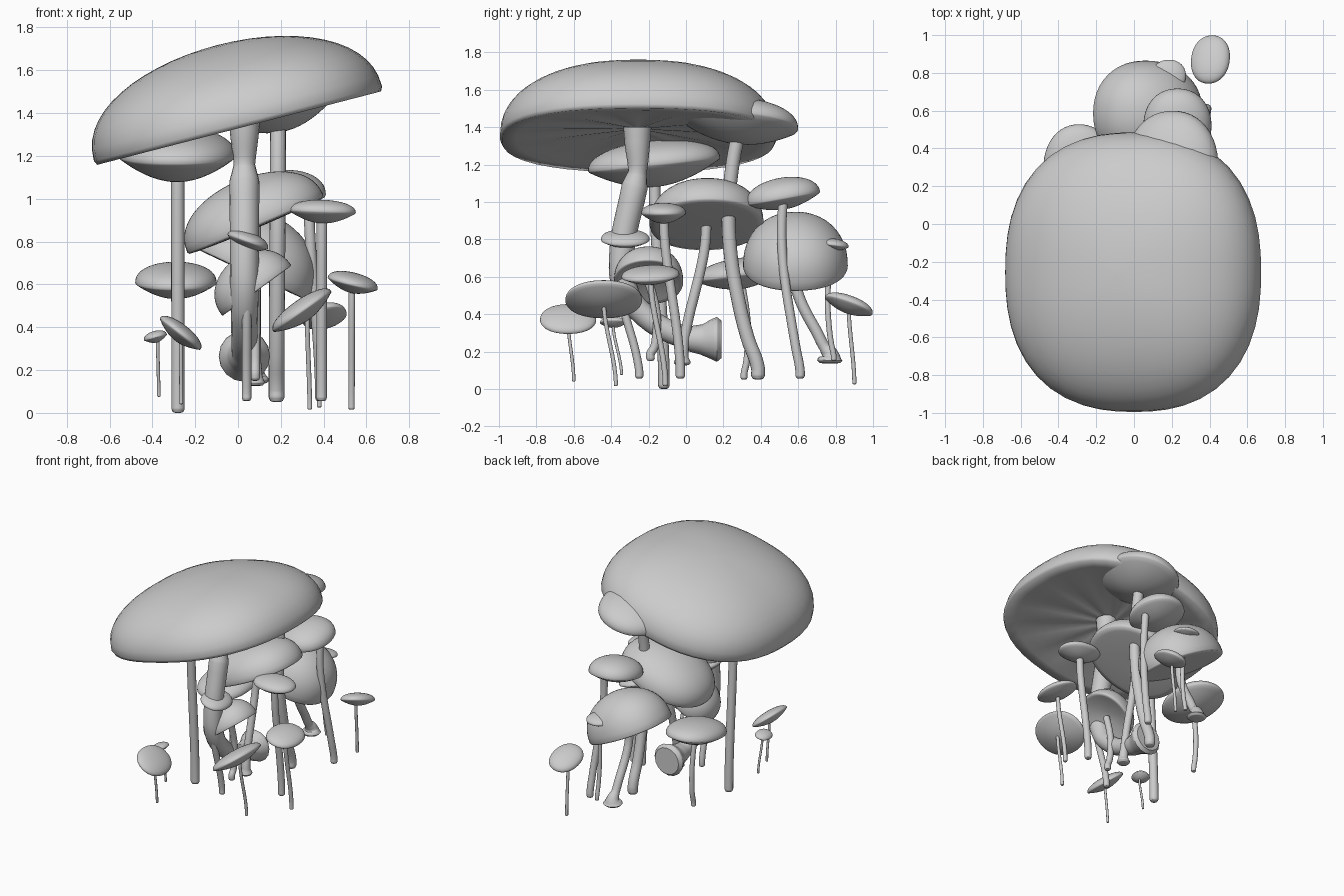
import bpy, bmesh
from math import sin, cos, pi, radians
from mathutils import Matrix, Vector

if "Cube" in bpy.data.objects:
    bpy.data.objects.remove(bpy.data.objects["Cube"])


def cap(name, c, rx, ry, up, down, tx=0, ty=0, folds=0.0, square=2.15):
    """Domed lens: upper dome, soft rim, underside bulging (down>0) or hollow (down<0)."""
    n, m = 48, 14
    prof = []
    for i in range(m + 1):                         # dome, apex to rim
        a = i / m * pi / 2
        prof.append((max(sin(a), .001), up * max(cos(a), 0) ** .9, 0))
    prof.append((.985, -.03 * rx, 0))              # rolled rim
    for i in range(1, 11):                         # underside, rim to centre
        r = max(1 - i / 10, .001)
        lip = .035 * rx * r
        prof.append((r * .98, -down * (1 - r ** 1.8) - lip, r * (1 - r) * 4))
    bm = bmesh.new()
    rings = []
    for r, z, w in prof:
        ring = []
        for k in range(n):
            a = 2 * pi * k / n
            e = (abs(cos(a)) ** square + abs(sin(a)) ** square) ** (-1 / square)
            ring.append(bm.verts.new((rx * r * e * cos(a), ry * r * e * sin(a),
                                      z + folds * w * sin(12 * a))))
        rings.append(ring)
    for q, s in zip(rings, rings[1:]):
        for k in range(n):
            j = (k + 1) % n
            bm.faces.new((q[k], s[k], s[j], q[j]))
    bm.faces.new(rings[0])
    bm.faces.new(rings[-1][::-1])
    bm.transform(Matrix.Translation(Vector(c)) @ Matrix.Rotation(radians(ty), 4, 'Y')
                 @ Matrix.Rotation(radians(tx), 4, 'X'))
    bmesh.ops.recalc_face_normals(bm, faces=bm.faces)
    me = bpy.data.meshes.new(name)
    bm.to_mesh(me)
    bm.free()
    for f in me.polygons:
        f.use_smooth = True
    bpy.context.collection.objects.link(bpy.data.objects.new(name, me))


def tube(name, pts):
    """Smooth tube through (position, radius) pairs."""
    cu = bpy.data.curves.new(name, 'CURVE')
    cu.dimensions = '3D'
    cu.bevel_depth = 1.0
    cu.bevel_resolution = 6
    cu.resolution_u = 6
    cu.use_fill_caps = True
    sp = cu.splines.new('BEZIER')
    sp.bezier_points.add(len(pts) - 1)
    for b, (co, r) in zip(sp.bezier_points, pts):
        b.co, b.radius = co, r
        b.handle_left_type = b.handle_right_type = 'AUTO'
    ob = bpy.data.objects.new(name, cu)
    bpy.context.collection.objects.link(ob)
    bpy.ops.object.select_all(action='DESELECT')
    ob.select_set(True)
    bpy.context.view_layer.objects.active = ob
    bpy.ops.object.convert(target='MESH')
    bpy.ops.object.shade_smooth_by_angle(angle=radians(60))


def stem(name, top, foot, r, bow=0.0, flare=1.0):
    """Upright stem easing from cap to foot, bowed along y, with a rounded or flared foot."""
    a, b = Vector(top), Vector(foot)
    a.x += (b.x - a.x) * .65
    pts = []
    for i in range(6):
        t = i / 6
        s = t * t * (3 - 2 * t)
        p = a.lerp(b, s)
        p.y += bow * sin(pi * t)
        p.z = a.z + (b.z - a.z) * t
        pts.append((p, r))
    for h, k in ((1.6, 1 + (flare - 1) * .4), (.6, flare), (.15, flare * .8), (0, flare * .4)):
        pts.append((b + Vector((0, 0, h * r)), r * k))
    tube(name, pts)


def mushroom(name, c, rx, ry, up, down, tx, ty, foot, r, bow=0.0, flare=1.0):
    cap(name + "_cap", c, rx, ry, up, down, tx, ty)
    stem(name + "_stem", c, foot, r, bow, flare)


# main mushroom: broad leaning cap, ringed stem bending into a flared base
cap("main_cap", (0, -.255, 1.35), .695, .74, .38, -.04, ty=-14.5, folds=.006, square=2.4)
main = [(-.26, 1.40, .075), (-.26, 1.31, .068), (-.26, 1.16, .05), (-.275, 1.08, .07),
        (-.345, .7, .067), (-.33, .55, .066), (-.25, .42, .062), (-.02, .28, .06),
        (.08, .265, .08), (.165, .265, .12), (.19, .265, .1)]
tube("main_stem", [(Vector((.03, y, z)), r) for y, z, r in main])
cap("main_stem_ring", (.045, -.325, .8), .1, .13, .045, .04, ty=20)
stem("main_side_stem", (.04, -.36, .6), (.04, -.25, .055), .022)

# tall mushrooms under the main cap
mushroom("left_tall", (-.285, -.17, 1.2), .275, .355, .13, .12, 6, 0, (-.28, -.118, 0), .031)
mushroom("right_tall", (.2, .29, 1.415), .255, .31, .13, .1, -5, -15, (.18, .385, .05), .037, -.1)
mushroom("middle", (.08, .11, .885), .345, .305, .215, .02, 1, -23, (.08, -.02, .125), .027, 0, 1.7)
mushroom("inner", (.085, -.2, .575), .2, .185, .175, -.03, 0, -36, (.08, -.19, .15), .023, .04)

# group at the back
mushroom("back", (.06, .585, .66), .305, .28, .28, .01, 0, 25, (.08, .77, .135), .03, -.03, 2.3)
mushroom("back_upper", (.23, .52, 1.02), .18, .2, .11, .06, 10, 0, (.385, .61, .055), .025, -.03)
mushroom("back_tiny", (.185, .785, .77), .09, .085, .035, .03, -8, 0, (.2, .79, .15), .015, -.03)
mushroom("back_low", (.405, .87, .445), .105, .135, .05, .04, -20, -14, (.38, .9, .025), .011)
mushroom("left_back", (-.29, .29, .61), .19, .24, .09, .075, 8, 0, (-.28, .31, .05), .018, .03)

# small ones at the front and right
mushroom("right_slim", (.395, -.12, .94), .155, .12, .055, .055, 0, 2, (.39, -.03, .055), .025)
mushroom("right_low", (.535, -.19, .605), .12, .155, .05, .045, 3, 14, (.53, -.11, .015), .015)
mushroom("front_right", (.3, -.44, .475), .165, .205, .055, .05, 0, -35, (.335, -.375, .015), .011)
mushroom("front_left", (-.27, -.63, .37), .12, .15, .045, .04, 0, 38, (-.265, -.6, .04), .009)
mushroom("front_left_tiny", (-.385, -.39, .353), .055, .07, .03, .025, 0, -15, (-.37, -.345, .075), .008)
